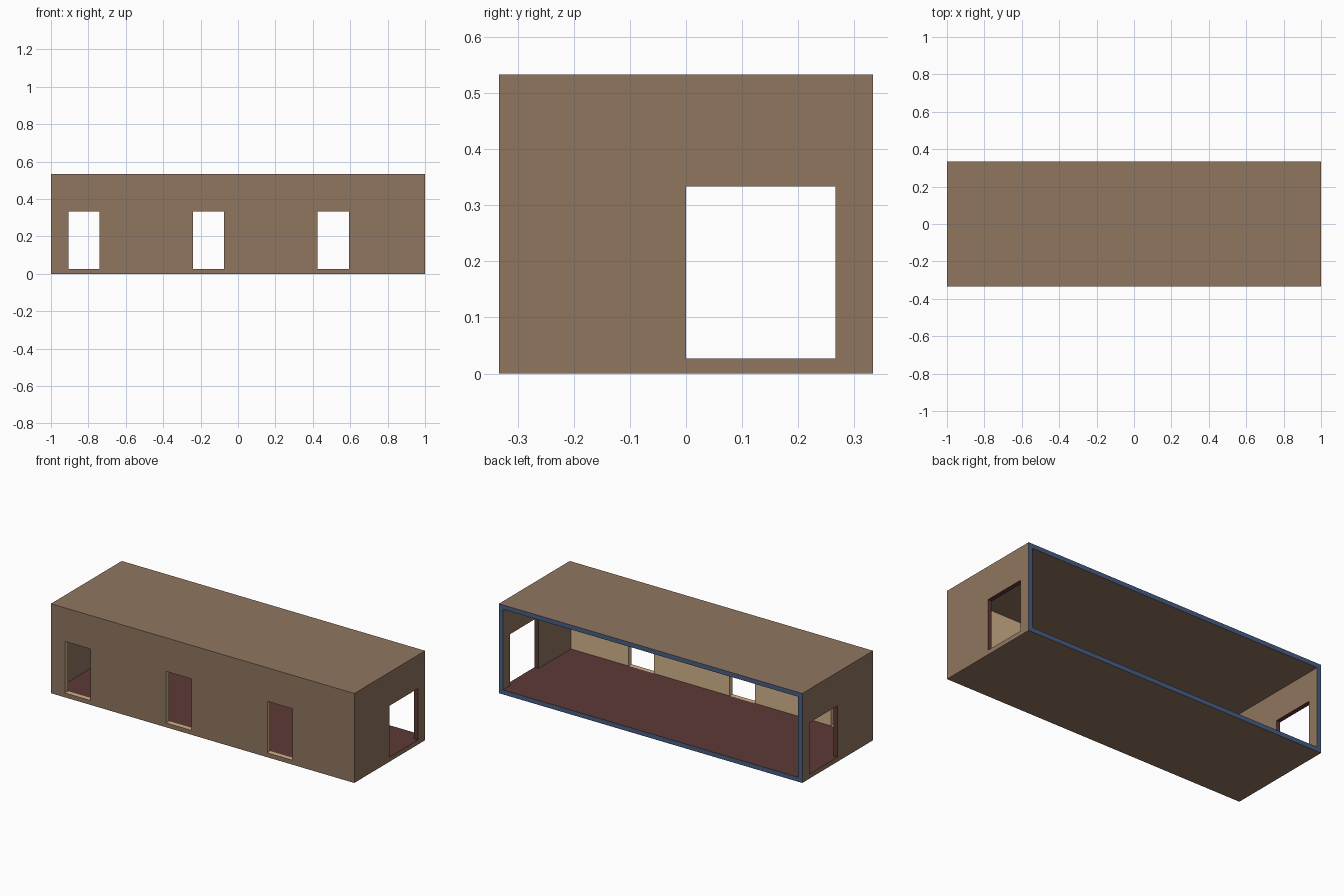
import bpy, bmesh
from itertools import product

if "Cube" in bpy.data.objects:
    bpy.data.objects.remove(bpy.data.objects["Cube"])

T = 0.0267                      # wall thickness
X, Y, H = 1.0, 0.3333, 0.5333   # half length, half depth, height
HEAD = 0.3333                   # top of every opening
DOOR = (0.0, 0.2667)            # y range of the end doorways
WINDOWS = [(x, x + 0.1667) for x in (-0.907, -0.2403, 0.4263)]

# Colours
def srgb(r, g, b):
    return tuple(((c / 255 + 0.055) / 1.055) ** 2.4 for c in (r, g, b)) + (1.0,)

colours = [("wall_brown", srgb(144, 118, 96)), ("pale_tan", srgb(210, 179, 139)),
           ("dark_red", srgb(93, 58, 53)), ("rim_blue", srgb(72, 94, 132))]
BROWN, TAN, RED, BLUE = range(4)

# Grid lines of the shell: wall thicknesses and opening edges
xs = sorted([-X, -X + T, X - T, X] + [v for w in WINDOWS for v in w])
ys = [-Y, -Y + T, *DOOR, Y]
zs = [0, T, HEAD, H - T, H]
grid = (xs, ys, zs)

def solid(cell):
    """True where the cell is part of the floor, roof or a wall."""
    if any(i < 0 or i >= len(g) - 1 for i, g in zip(cell, grid)):
        return False
    x, y, z = [(g[i] + g[i + 1]) / 2 for i, g in zip(cell, grid)]
    if z < T or z > H - T:
        return True
    if abs(x) > X - T:                                   # end walls
        return not (z < HEAD and DOOR[0] < y < DOOR[1])
    if y < -Y + T:                                       # front wall
        return not (z < HEAD and any(a < x < b for a, b in WINDOWS))
    return False                                         # back stays open

def colour(c, axis, sign):
    """Pick the colour from position and facing direction."""
    e = 1e-4
    if axis == 1 and c[1] > Y - e:
        return BLUE                                      # open back rim
    if abs(c[0]) > X - e or c[1] < -Y + e or c[2] < e or c[2] > H - e:
        return BROWN                                     # outside
    if abs(c[0]) > X - T + e:
        return RED                                       # doorway reveals
    if c[1] < -Y + T + e and not (axis == 0 and abs(c[0]) > X - T - e):
        return TAN                                       # window reveals, inner front
    if axis == 2 and sign > 0:
        return RED                                       # floor
    return BROWN                                         # ceiling, inner end walls

# Building shell: skin the boundary between solid and empty cells
bm = bmesh.new()
verts = {}

def vert(idx):
    if idx not in verts:
        verts[idx] = bm.verts.new([g[i] for g, i in zip(grid, idx)])
    return verts[idx]

for cell in product(*(range(len(g) - 1) for g in grid)):
    if not solid(cell):
        continue
    for axis, sign in product(range(3), (-1, 1)):
        other = list(cell)
        other[axis] += sign
        if solid(other):
            continue
        u, v = (axis + 1) % 3, (axis + 2) % 3
        ring = []
        for du, dv in ((0, 0), (1, 0), (1, 1), (0, 1))[::sign]:
            p = list(cell)
            p[axis] += sign > 0
            p[u] += du
            p[v] += dv
            ring.append(vert(tuple(p)))
        face = bm.faces.new(ring)
        face.material_index = colour(face.calc_center_median(), axis, sign)

mesh = bpy.data.meshes.new("building_shell")
for name, rgba in colours:
    mat = bpy.data.materials.new(name)
    mat.diffuse_color = rgba
    mat.use_nodes = True
    mat.node_tree.nodes["Principled BSDF"].inputs["Base Color"].default_value = mat.diffuse_color
    mesh.materials.append(mat)
bm.to_mesh(mesh)
bm.free()
bpy.context.collection.objects.link(bpy.data.objects.new("building_shell", mesh))
